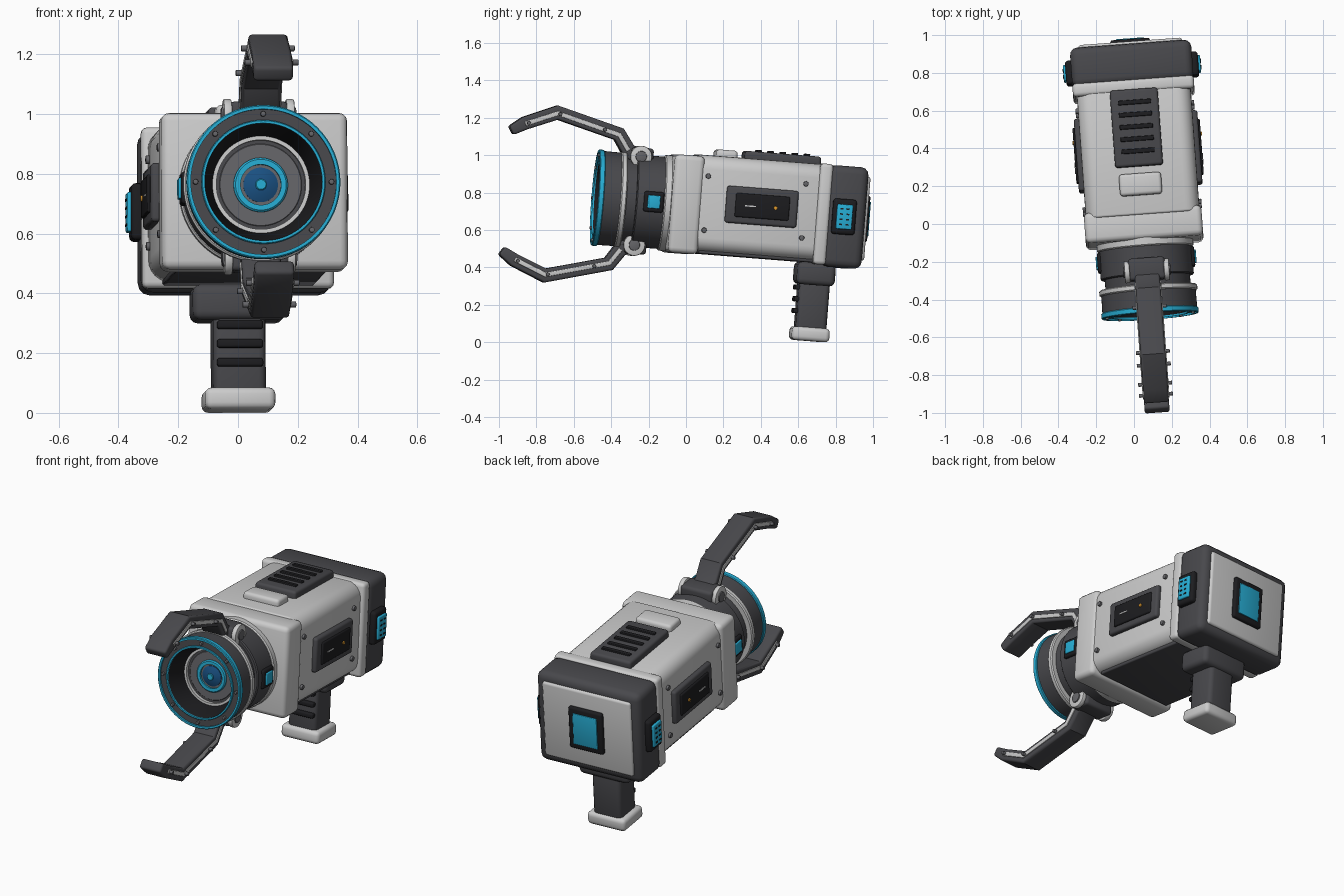
import bpy, bmesh
from math import radians, pi, sin, cos
from mathutils import Matrix, Vector

if "Cube" in bpy.data.objects:
    bpy.data.objects.remove(bpy.data.objects["Cube"])

# whole device is slightly yawed and pitched; everything is modelled along local y
POSE = (Matrix.Translation((0.05, 0, 0.735)) @ Matrix.Rotation(radians(4.2), 4, 'Z')
        @ Matrix.Rotation(radians(-4.5), 4, 'X'))


def material(name, r, g, b):
    m = bpy.data.materials.new(name)
    m.diffuse_color = (r, g, b, 1)
    m.use_nodes = True
    m.node_tree.nodes["Principled BSDF"].inputs["Base Color"].default_value = m.diffuse_color
    return m


LIGHT = material("light_shell", .55, .56, .57)
DARK = material("dark_shell", .065, .065, .072)
BLACK = material("black_trim", .012, .012, .014)
GREY = material("mid_grey", .13, .13, .14)
CYAN = material("cyan_glow", .02, .42, .66)
BLUE = material("blue_glass", .01, .08, .22)
ORANGE = material("orange_lamp", .8, .35, .03)


def finish(name, bm, mat):
    bmesh.ops.recalc_face_normals(bm, faces=bm.faces)
    me = bpy.data.meshes.new(name)
    bm.to_mesh(me)
    bm.free()
    ob = bpy.data.objects.new(name, me)
    me.materials.append(mat)
    bpy.context.collection.objects.link(ob)
    ob.matrix_world = POSE
    return ob


def bevel(bm, edges, r, seg=3):
    bmesh.ops.bevel(bm, geom=edges, offset=r, segments=seg, profile=.5,
                    affect='EDGES', clamp_overlap=True)


def box(name, x, y, z, mat, r=.01, yr=0):
    """Rounded box from ranges; yr rounds the long y edges first."""
    bm = bmesh.new()
    bmesh.ops.create_cube(bm, size=1)
    for v in bm.verts:
        v.co = [lo + (c + .5) * (hi - lo) for c, (lo, hi) in zip(v.co, (x, y, z))]
    if yr:
        bevel(bm, [e for e in bm.edges
                   if abs((e.verts[0].co - e.verts[1].co).normalized().y) > .9], yr, 6)
    if r:
        bevel(bm, [e for e in bm.edges if e.calc_face_angle(0) > 1], r)
    return finish(name, bm, mat)


def lathe(name, pts, mat, n=64):
    """Closed (radius, y) profile turned about the local y axis."""
    bm = bmesh.new()
    rings = [[bm.verts.new((r * cos(2 * pi * i / n), y, r * sin(2 * pi * i / n)))
              for i in range(n)] for r, y in pts]
    for k in range(len(pts)):
        j = (k + 1) % len(pts)
        if pts[k][0] == 0 and pts[j][0] == 0:
            continue
        for i in range(n):
            h = (i + 1) % n
            bm.faces.new((rings[k][i], rings[k][h], rings[j][h], rings[j][i]))
    bmesh.ops.remove_doubles(bm, verts=bm.verts, dist=1e-5)
    return finish(name, bm, mat)


def ring(name, r0, r1, y0, y1, mat, b=.006):
    return lathe(name, [(r0, y0), (r1 - b, y0), (r1, y0 + b), (r1, y1 - b), (r1 - b, y1), (r0, y1)], mat)


def pin(name, loc, axis, r, depth, mat, n=16):
    bm = bmesh.new()
    rot = Vector((0, 0, 1)).rotation_difference(Vector(axis)).to_matrix().to_4x4()
    bmesh.ops.create_cone(bm, cap_ends=True, segments=n, radius1=r, radius2=r, depth=depth,
                          matrix=Matrix.Translation(loc) @ rot)
    bevel(bm, [e for e in bm.edges if e.calc_face_angle(0) > 1], min(r, depth) * .2, 2)
    return finish(name, bm, mat)


def bar(name, path, hw, hts, flip, mat, r):
    """Rectangular bar swept along a (y, z) path with mitred corners."""
    P = [Vector(p) for p in path]
    bm = bmesh.new()
    secs = []
    for i, p in enumerate(P):
        a = (p - P[max(i - 1, 0)]).normalized()
        b = (P[min(i + 1, len(P) - 1)] - p).normalized()
        t = (a + b).normalized()
        n = Vector((t.y, -t.x))
        d = n * hts[i]
        secs.append([bm.verts.new((sx * hw, (p + s * d).x, flip * (p + s * d).y))
                     for sx, s in ((-1, -1), (1, -1), (1, 1), (-1, 1))])
    for a, b in zip(secs, secs[1:]):
        for i in range(4):
            j = (i + 1) % 4
            bm.faces.new((a[i], a[j], b[j], b[i]))
    bm.faces.new(secs[0])
    bm.faces.new(secs[-1])
    bmesh.ops.recalc_face_normals(bm, faces=bm.faces)
    bevel(bm, [e for e in bm.edges if e.calc_face_angle(0) > 1.2], r)
    return finish(name, bm, mat)


# main housing
box("main_body", (-.302, .302), (.03, .72), (-.245, .272), LIGHT, .012, .075)
box("underside_panel", (-.255, .255), (.07, .69), (-.256, -.23), DARK, .008)
box("front_plate", (-.312, .312), (-.10, .062), (-.262, .264), LIGHT, .028)
box("rear_flange", (-.322, .322), (.68, .75), (-.264, .276), LIGHT, .02)
box("rear_block", (-.322, .322), (.73, .942), (-.272, .272), DARK, .04)
box("rear_panel", (-.275, .275), (.92, .956), (-.225, .225), LIGHT, .014)
box("rear_screen_frame", (-.105, .105), (.94, .976), (-.125, .125), BLACK, .012)
box("rear_screen", (-.075, .075), (.96, .982), (-.093, .093), CYAN, .004)

# top vent and cap
box("vent_panel", (-.127, .127), (.285, .695), (.25, .312), DARK, .015)
for i in range(5):
    y = .365 + i * .065
    box("vent_slat", (-.088, .088), (y - .012, y + .012), (.3, .322), BLACK, .004)
box("top_cap", (-.112, .112), (.132, .248), (.25, .308), LIGHT, .018)


def side(s, a, b):
    return tuple(sorted((s * a, s * b)))


# side details, mirrored left and right
for s in (-1, 1):
    box("side_panel", side(s, .28, .328), (.19, .575), (-.08, .118), DARK, .014)
    box("side_display", side(s, .31, .338), (.24, .53), (-.045, .083), BLACK, .008)
    box("display_dash", side(s, .33, .341), (.29, .35), (.014, .021), LIGHT, 0)
    pin("display_lamp", (s * .338, .455, .018), (1, 0, 0), .01, .012, ORANGE)
    for y in (.085, .61):
        for z in (-.13, .16):
            pin("body_bolt", (s * .303, y, z), (1, 0, 0), .014, .024, GREY)
    box("rear_side_frame", side(s, .3, .352), (.762, .888), (-.095, .095), BLACK, .016)
    box("rear_side_light", side(s, .33, .364), (.783, .868), (-.066, .066), CYAN, .006)
    for i in range(4):
        for y in (.808, .842):
            z = -.042 + i * .028
            box("light_dash", side(s, .36, .367), (y - .008, y + .008), (z - .004, z + .004), BLACK, 0)
    box("barrel_light_frame", side(s, .2, .258), (-.245, -.138), (-.055, .055), BLACK, .012)
    box("barrel_light", side(s, .23, .266), (-.225, -.158), (-.035, .035), CYAN, .005)

# grip
box("grip_collar", (-.157, .157), (.612, .818), (-.375, -.255), DARK, .028)
box("grip", (-.088, .088), (.632, .798), (-.63, -.34), DARK, .025)
box("grip_base", (-.118, .118), (.612, .815), (-.675, -.602), LIGHT, .022)
for z in (-.392, -.455, -.518):
    box("grip_rib", (-.077, .077), (.612, .66), (z - .014, z + .014), BLACK, .008)

# lens barrel
ring("barrel_collar", 0, .256, -.135, -.08, LIGHT)
ring("barrel_rear", 0, .247, -.285, -.12, DARK)
ring("barrel_neck", 0, .226, -.35, -.27, DARK)
ring("barrel_white_ring", .15, .26, -.37, -.338, LIGHT)
lathe("barrel_front", [(.15, -.34), (.25, -.34), (.252, -.478), (.2, -.478), (.168, -.37)], DARK)
lathe("bore_lining", [(.207, -.481), (.198, -.481), (.163, -.37), (.163, -.335), (.2, -.335)], BLACK)
ring("rim_light_outer", .244, .258, -.49, -.46, CYAN, .004)
ring("rim_light_inner", .197, .208, -.487, -.47, CYAN, .003)
ring("lens_back", 0, .166, -.345, -.33, DARK)
ring("lens_disc", 0, .142, -.352, -.335, GREY)
ring("lens_light_ring", .068, .091, -.364, -.345, CYAN)
lathe("lens_glass", [(0, -.37), (.03, -.367), (.058, -.355), (.058, -.345), (0, -.345)], BLUE)
ring("lens_core", 0, .019, -.376, -.36, CYAN, .003)
for i in range(8):
    a = i * pi / 4
    pin("rim_bolt", (.228 * cos(a), -.482, .228 * sin(a)), (0, 1, 0), .009, .022, GREY, 12)

# claw arms above and below the barrel
PATH = [(-.285, .235), (-.335, .268), (-.39, .348), (-.727, .437), (-.897, .367), (-.968, .322)]
for s in (1, -1):
    bar("claw_arm", PATH, .066, [.04, .038, .038, .038, .035, .026], s, DARK, .012)
    bar("claw_inlay", [(y, z - .004) for y, z in PATH[1:5]], .071, [.012] * 4, s, LIGHT, .003)
    box("hinge_block", (-.098, .098), (-.318, -.2), side(s, .19, .285), DARK, .018)
    for x in (-1, 1):
        pin("hinge_lug", (x * .105, -.268, s * .237), (1, 0, 0), .058, .028, LIGHT, 32)
        pin("hinge_cap", (x * .114, -.268, s * .237), (1, 0, 0), .03, .024, GREY, 24)
        for y, z in ((-.47, .366), (-.715, .43), (-.88, .37)):
            pin("claw_pin", (x * .075, y, s * z), (1, 0, 0), .01, .03, GREY, 12)

# smooth shading with crisp edges
obs = [o for o in bpy.context.collection.objects if o.type == 'MESH']
for o in obs:
    o.select_set(True)
bpy.context.view_layer.objects.active = obs[0]
bpy.ops.object.shade_smooth_by_angle(angle=radians(35))
